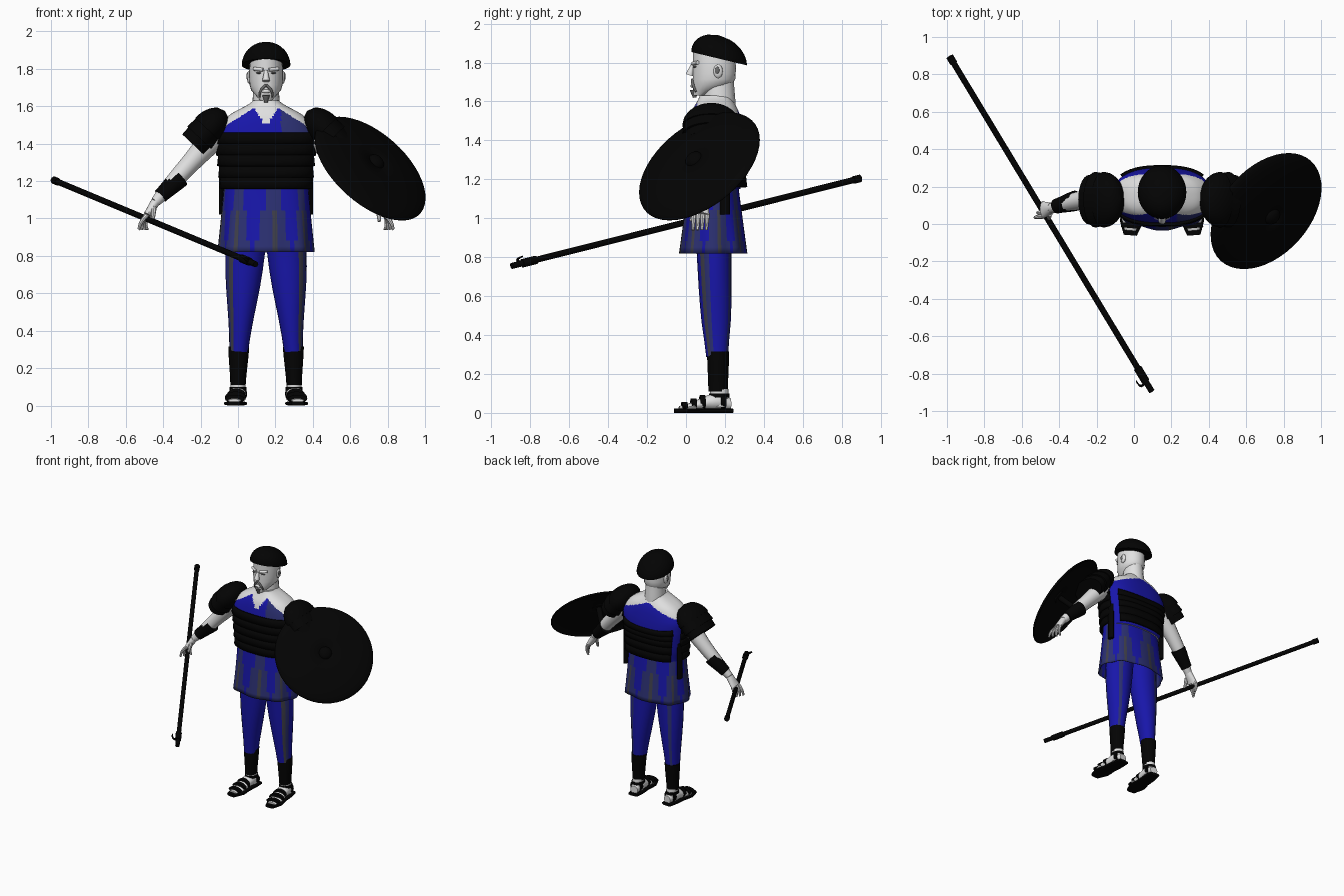
import bpy, bmesh, math
from mathutils import Vector

if "Cube" in bpy.data.objects:
    bpy.data.objects.remove(bpy.data.objects["Cube"])

MID = .15  # body centre line
UP, BACK, NOWHERE = Vector((0, 0, 1)), Vector((0, 1, 0)), Vector()


def material(name, red, green, blue):
    mat = bpy.data.materials.new(name)
    mat.use_nodes = True
    mat.diffuse_color = (red, green, blue, 1)
    shader = mat.node_tree.nodes["Principled BSDF"]
    shader.inputs["Base Color"].default_value = mat.diffuse_color
    shader.inputs["Roughness"].default_value = .8
    return mat


BLACK = material("black", .001, .001, .001)
SKIN = material("pale_skin", .75, .75, .75)
BLUE = material("blue_cloth", .009, .008, .4)
SLATE = material("slate_cloth", .025, .03, .17)
GREY = material("grey_cloth", .05, .05, .07)
SHADE = material("grey_hair", .15, .15, .15)


def spread(values, along):
    """Read a number, a function or a smoothly blended list at a fraction of the length."""
    if callable(values):
        return values(along)
    if not isinstance(values, tuple):
        return values
    last = len(values) - 1
    k = min(int(along * last), last - 1)
    u = along * last - k
    before, a, b, after = (values[min(max(k + o, 0), last)] for o in (-1, 0, 1, 2))
    return a + u * (b - before + u * (2 * before - 5 * a + 4 * b - after
                                      + u * (3 * (a - b) + after - before))) / 2


def loft(name, mats, start, end, widths, depths=None, sides=16, steps=8, square=1,
         bend=NOWHERE, push=NOWHERE, rule=None, warp=None, shell=0):
    """Skin oval rings from start to end; rule picks a face's material, or drops it with None."""
    start, end = Vector(start), Vector(end)
    along = (end - start).normalized()
    side = along.cross(UP if abs(along.y) > .9 else BACK).normalized()
    other = side.cross(along)
    bm = bmesh.new()
    rows = []
    for step in range(steps + 1):
        f = step / steps
        wide = max(spread(widths, f), .001)
        deep = wide if depths is None else max(spread(depths, f), .001)
        centre = start.lerp(end, f) + Vector(bend) * math.sin(math.pi * f) + push * deep
        row = []
        for i in range(sides):
            c, s = math.cos(math.tau * i / sides), math.sin(math.tau * i / sides)
            c, s = (math.copysign(abs(v) ** square, v) for v in (c, s))
            point = centre + side * wide * c + other * deep * s
            row.append(bm.verts.new(warp(point, i) if warp else point))
        rows.append(row)
    for low, high in zip(rows, rows[1:]):
        for i in range(sides):
            j = (i + 1) % sides
            corners = (low[i], low[j], high[j], high[i])
            index = rule(sum((v.co for v in corners), Vector()) / 4, i) if rule else 0
            if index is not None:
                bm.faces.new(corners).material_index = index
    if not shell:
        bm.faces.new(rows[0])
        bm.faces.new(rows[-1])
    bmesh.ops.recalc_face_normals(bm, faces=bm.faces)
    mesh = bpy.data.meshes.new(name)
    bm.to_mesh(mesh)
    bm.free()
    for mat in mats if isinstance(mats, list) else [mats]:
        mesh.materials.append(mat)
    ob = bpy.data.objects.new(name, mesh)
    bpy.context.collection.objects.link(ob)
    bpy.ops.object.select_all(action="DESELECT")
    ob.select_set(True)
    bpy.context.view_layer.objects.active = ob
    bpy.ops.object.shade_smooth_by_angle(angle=math.radians(42))
    if shell:
        ob.modifiers.new("thickness", "SOLIDIFY").thickness = shell


def dome(radius):
    return lambda f: radius * math.sqrt(max(0, 1 - f * f))


def ball(radius):
    return lambda f: radius * math.sqrt(max(0, 1 - (2 * f - 1) ** 2))


def blob(name, mat, centre, wide, deep, tall):
    centre = Vector(centre)
    loft(name, mat, centre - UP * tall, centre + UP * tall, ball(wide), ball(deep))


def trunk(name, mats, bottom, top, y, widths, depths, **options):
    loft(name, mats, (MID, y, bottom), (MID, y, top), widths, depths, **options)


# Chest, shoulders and the tunic with its pointed neckline
def neckline(point, i):
    out, front = abs(point.x - MID), point.y < .16
    top = min(1.485 + out * 1.7, 1.635 - out * .65) if front else 1.58 - out * .4
    if point.z > top or abs(point.y - MID) < .035:
        return 0
    return 2 if front and point.x > MID + .08 else 1


trunk("upper_body", [SKIN, BLUE, SLATE], 1.15, 1.63, .15, (.22, .24, .25, .26, .26, .2, .07),
      (.13, .14, .15, .15, .14, .12, .08), sides=128, steps=70, square=.8, rule=neckline)


# Banded armour: front and back plates, split behind the arms and dipping at the back
def side_gap(point, i):
    return None if .21 < point.y < .26 and abs(point.x - MID) > .15 else 0


def dip(point, i):
    return point - UP * max(0, point.y - MID) * max(0, point.z - 1.3) * 2.5


for band in range(5):
    low, girth = 1.16 + band * .06, .25 + band * .006
    trunk("armour_band", BLACK, low, low + .06, .15, (girth, girth - .006), (.165, .158),
          sides=64, steps=2, square=.8, rule=side_gap, warp=dip, shell=.015)


# Pleated skirt with blue gores tapering to the hem
def gores(point, i):
    fold = (i + 2) % 8
    if fold == 0 and point.z < 1.05:
        return 2
    return int(abs(fold - 4) > .5 + (point.z - .82) * 7)


def pleat(point, i):
    axis = Vector((MID, MID, point.z))
    wave = math.cos(math.tau * i / 8) * max(0, 1.15 - point.z) * .1
    return axis + (point - axis) * (1 + wave)


trunk("skirt", [BLUE, SLATE, GREY], .82, 1.2, .14, lambda f: .252 - .03 * f, lambda f: .17 - .045 * f,
      sides=64, steps=12, square=.85, rule=gores, warp=pleat, shell=.004)

# Neck, head and helmet
trunk("neck", SKIN, 1.58, 1.72, .17, (.075, .067), (.085, .075))
trunk("head", SKIN, 1.63, 1.855, .035, (.03, .08, .09, .09, .085), (.035, .1, .11, .11, .105),
      sides=24, push=BACK)
trunk("helmet", BLACK, 1.82, 1.94, .17, dome(.13), dome(.143), sides=32, steps=12,
      warp=lambda point, i: point - UP * (point.y - .17) * .24)

# Face
loft("nose", SKIN, (MID, .035, 1.79), (MID, .018, 1.735), (.01, .02))
blob("mouth", SKIN, (MID, .035, 1.68), .025, .012, .01)
loft("chin_beard", SHADE, (MID, .04, 1.66), (MID, .045, 1.62), (.02, .01))

# Paired parts, mirrored about the body centre line
for sign, tag in ((-1, "right_"), (1, "left_")):
    def at(out, y, z):
        return Vector((MID + sign * out, y, z))

    # Eyes, moustache and ears
    loft(tag + "brow", SKIN, at(.015, .036, 1.795), at(.065, .06, 1.8), .01)
    blob(tag + "eye", SHADE, at(.038, .046, 1.778), .015, .01, .005)
    loft(tag + "moustache", SHADE, at(0, .032, 1.715), at(.034, .052, 1.65), (.008, .006),
         bend=(sign * .012, -.005, 0))
    blob(tag + "ear", SKIN, at(.09, .165, 1.755), .012, .024, .036)
    blob(tag + "ear_hollow", SHADE, at(.1, .16, 1.76), .005, .012, .02)

    # Strap hanging from the edge of the front plate
    loft(tag + "hip_strap", BLACK, at(.235, .2, 1.3), at(.235, .2, 1.02), .016, .026, sides=8, steps=1)

    # Shoulder guard: a dome over two flared plates
    crown, hem = at(.22, .13, 1.575), at(.39, .13, 1.395)
    cap = dome(.09)
    for part, first, last, flare in (("dome", 0, .55, lambda f: cap(1 - f)),
                                     ("plate", .5, .8, (.084, .09)),
                                     ("plate", .75, 1, (.082, .08))):
        loft(tag + "shoulder_" + part, BLACK, crown.lerp(hem, first), crown.lerp(hem, last), flare,
             lambda f: 1.65 * spread(flare, f), sides=28, steps=10)

    # Arm, bracer and hand
    wrist, knuckles = at(.59, .085, 1.09), at(.635, .075, 1.02)
    loft(tag + "arm", SKIN, at(.22, .14, 1.5), wrist, (.08, .065, .052, .045, .028), bend=BACK * .02)
    loft(tag + "bracer", BLACK, at(.46, .125, 1.22), at(.565, .095, 1.12), (.055, .04))
    loft(tag + "palm", SKIN, wrist, knuckles, (.025, .02), (.03, .045))
    for finger in range(4):
        row = BACK * (finger - 1.5) * .023
        splay = finger * sign * .015
        loft(tag + "finger", SKIN, knuckles + row, at(.68, .07, .94) + row - Vector((splay, 0, 0)),
             (.013, .008), sides=8, bend=(sign * .01, 0, 0))
    loft(tag + "thumb", SKIN, at(.6, .055, 1.06), at(.605, .025, .985), (.015, .009), sides=8)

    # Trouser leg with stripes on the outer side, and shin guard
    def stripes(point, i):
        turn = i if sign > 0 else (9 - i) % 20
        return {17: 2, 18: 1, 3: 1}.get(turn, 0)

    loft(tag + "trouser_leg", [BLUE, SLATE, GREY], at(.1, .14, 1), at(.146, .16, .29),
         (.105, .106, .092, .068, .05), (.1, .09, .085, .075, .056), sides=20, rule=stripes)
    loft(tag + "shin_guard", BLACK, at(.146, .165, .315), at(.15, .165, .11), (.056, .041), (.057, .05))

    # Foot and sandal
    heel, toe = at(.145, .23, .015), at(.17, -.035, .015)
    loft(tag + "ankle", SKIN, at(.15, .17, .12), at(.15, .175, .03), .04, .048)
    loft(tag + "foot", SKIN, heel, toe, (.03, .045, .045, .054, .03), (.03, .045, .035, .02, .01), push=UP)
    loft(tag + "sole", BLACK, at(.145, .24, 0), at(.17, -.06, 0), (.04, .05, .05, .062, .035),
         .011, square=.6, push=UP)
    for place, wide, tall in ((.15, .047, .047), (.55, .05, .038), (.72, .056, .03), (.9, .052, .021)):
        loft(tag + "sandal_strap", BLACK, heel.lerp(toe, place - .05), heel.lerp(toe, place + .05),
             wide, tall, steps=1, push=UP)
    loft(tag + "ankle_strap", BLACK, at(.15, .17, .08), at(.15, .17, .1), .045, .053, steps=1)

# Domed round shield with a boss
facing = Vector((.57, -.51, .64)).normalized()
hub = Vector((.705, .07, 1.265))
loft("round_shield", BLACK, hub, hub + facing * .065, dome(.36), sides=48, steps=16, shell=.01)
loft("shield_boss", BLACK, hub + facing * .05, hub + facing * .09, dome(.05))
loft("shield_grip", BLACK, hub - facing * .1, hub + facing * .05, .02)

# Spear with butt, socket and barb
tail, tip = Vector((-.985, .895, 1.205)), Vector((.095, -.895, .755))
for part, first, last, thick in (("shaft", 0, 1, .016), ("butt", 0, .02, .02), ("socket", .93, .97, .022)):
    loft("spear_" + part, BLACK, tail.lerp(tip, first), tail.lerp(tip, last), thick, sides=10, steps=1)
barb = tail.lerp(tip, .97)
loft("spear_barb", BLACK, barb, barb + Vector((-.05, 0, .035)), (.009, .005), sides=8, bend=(0, -.025, 0))
